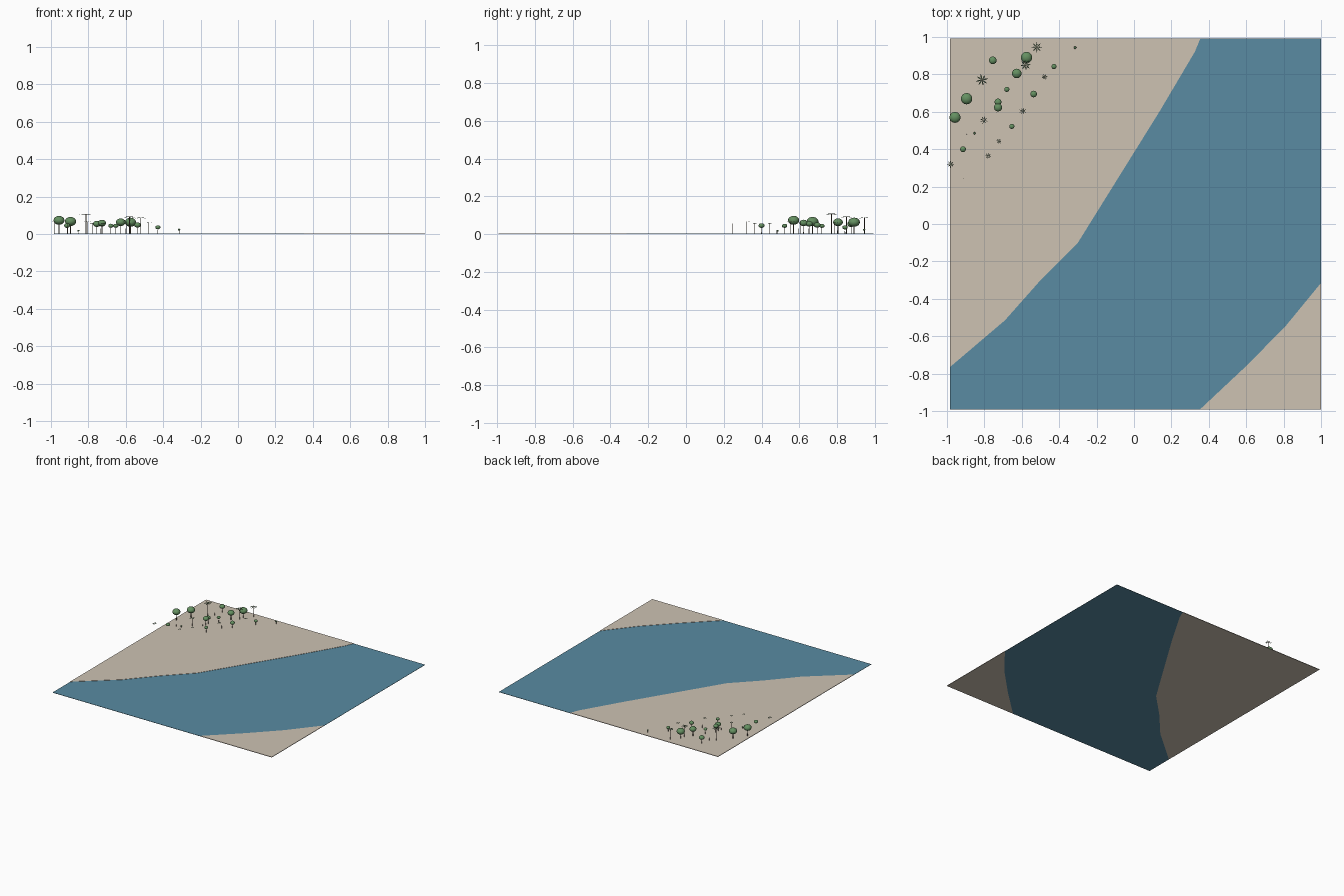
import bpy, bmesh, math
from mathutils import Matrix, Vector

if "Cube" in bpy.data.objects:
    bpy.data.objects.remove(bpy.data.objects["Cube"])


def mat(name, rgb):
    m = bpy.data.materials.new(name)
    m.diffuse_color = (*rgb, 1)
    m.use_nodes = True
    m.node_tree.nodes["Principled BSDF"].inputs["Base Color"].default_value = m.diffuse_color
    return m


SAND = mat("sand", (0.61, 0.54, 0.45))
WATER = mat("water", (0.10, 0.26, 0.36))
LEAF = mat("leaf", (0.13, 0.28, 0.12))
FROND = mat("frond", (0.10, 0.16, 0.09))
BARK = mat("bark", (0.13, 0.10, 0.07))


def finish(name, bm, m):
    me = bpy.data.meshes.new(name)
    bm.to_mesh(me)
    bm.free()
    me.materials.append(m)
    ob = bpy.data.objects.new(name, me)
    bpy.context.collection.objects.link(ob)
    return ob


def slab(name, outline, top, m):
    bm = bmesh.new()
    f = bm.faces.new([bm.verts.new((x, y, 0)) for x, y in outline])
    r = bmesh.ops.extrude_face_region(bm, geom=[f])
    bmesh.ops.translate(bm, vec=(0, 0, top),
                        verts=[v for v in r["geom"] if isinstance(v, bmesh.types.BMVert)])
    bmesh.ops.recalc_face_normals(bm, faces=bm.faces[:])
    return finish(name, bm, m)


# Ground: two banks with a river between them
L, R, B, T = -0.984, 1.0, -0.992, 0.992
west = [(L, -0.765), (-0.69, -0.515), (-0.495, -0.295), (-0.30, -0.10),
        (0.138, 0.604), (0.325, 0.92), (0.355, T)]
east = [(0.352, B), (0.594, -0.765), (0.807, -0.55), (R, -0.315)]
slab("west_bank", west + [(L, T)], 0.004, SAND)
slab("east_bank", east + [(R, B)], 0.004, SAND)
slab("river", [(L, B)] + east + [(R, T)] + west[::-1], 0.002, WATER)


def add_trunk(bm, x, y, h, r):
    bmesh.ops.create_cone(bm, cap_ends=True, segments=6, radius1=r, radius2=r * 0.7, depth=h,
                          matrix=Matrix.Translation((x, y, h / 2)))


trunks = bmesh.new()

# Round trees: x, y, crown radius, crown centre height
round_trees = [
    (-0.575, 0.89, 0.031, 0.063), (-0.895, 0.67, 0.031, 0.067), (-0.957, 0.57, 0.030, 0.073),
    (-0.627, 0.805, 0.026, 0.063), (-0.755, 0.875, 0.021, 0.054), (-0.428, 0.842, 0.014, 0.036),
    (-0.315, 0.943, 0.007, 0.023), (-0.68, 0.72, 0.014, 0.044), (-0.537, 0.695, 0.018, 0.048),
    (-0.727, 0.652, 0.019, 0.055), (-0.727, 0.623, 0.022, 0.059), (-0.653, 0.522, 0.014, 0.044),
    (-0.914, 0.40, 0.016, 0.045), (-0.853, 0.485, 0.006, 0.018)]
bm = bmesh.new()
for x, y, r, z in round_trees:
    bmesh.ops.create_uvsphere(bm, u_segments=14, v_segments=9, radius=1,
                              matrix=Matrix.Translation((x, y, z)) @ Matrix.Diagonal((r, r, r * 0.78, 1)))
    add_trunk(trunks, x, y, z, max(0.0015, r * 0.1))
for f in bm.faces:
    f.smooth = True
finish("round_crowns", bm, LEAF)

# Palms: x, y, frond length, height
palms = [
    (-0.52, 0.945, 0.029, 0.088), (-0.58, 0.85, 0.030, 0.093), (-0.813, 0.77, 0.034, 0.108),
    (-0.478, 0.786, 0.017, 0.065), (-0.595, 0.604, 0.020, 0.068), (-0.803, 0.555, 0.021, 0.068),
    (-0.722, 0.443, 0.016, 0.058), (-0.78, 0.364, 0.017, 0.058), (-0.98, 0.32, 0.020, 0.068)]
bm = bmesh.new()
for i, (x, y, r, h) in enumerate(palms):
    c = Vector((x, y, h))
    for k in range(8):
        a = math.tau * k / 8 + i * 0.1
        d, s = Vector((math.cos(a), math.sin(a), 0)), Vector((-math.sin(a), math.cos(a), 0))
        pts = [c, c + d * r * 0.5 - s * r * 0.12, c + d * r - Vector((0, 0, r * 0.15)),
               c + d * r * 0.5 + s * r * 0.12]
        bm.faces.new([bm.verts.new(p) for p in pts])
    add_trunk(trunks, x, y, h, r * 0.08)
finish("palm_fronds", bm, FROND)

# Bare saplings
for x, y, h in [(-0.91, 0.245, 0.055), (-0.60, 0.647, 0.03), (-0.737, 0.595, 0.03),
                (-0.895, 0.48, 0.02), (-0.77, 0.80, 0.03)]:
    add_trunk(trunks, x, y, h, 0.0012)
finish("trunks", trunks, BARK)
